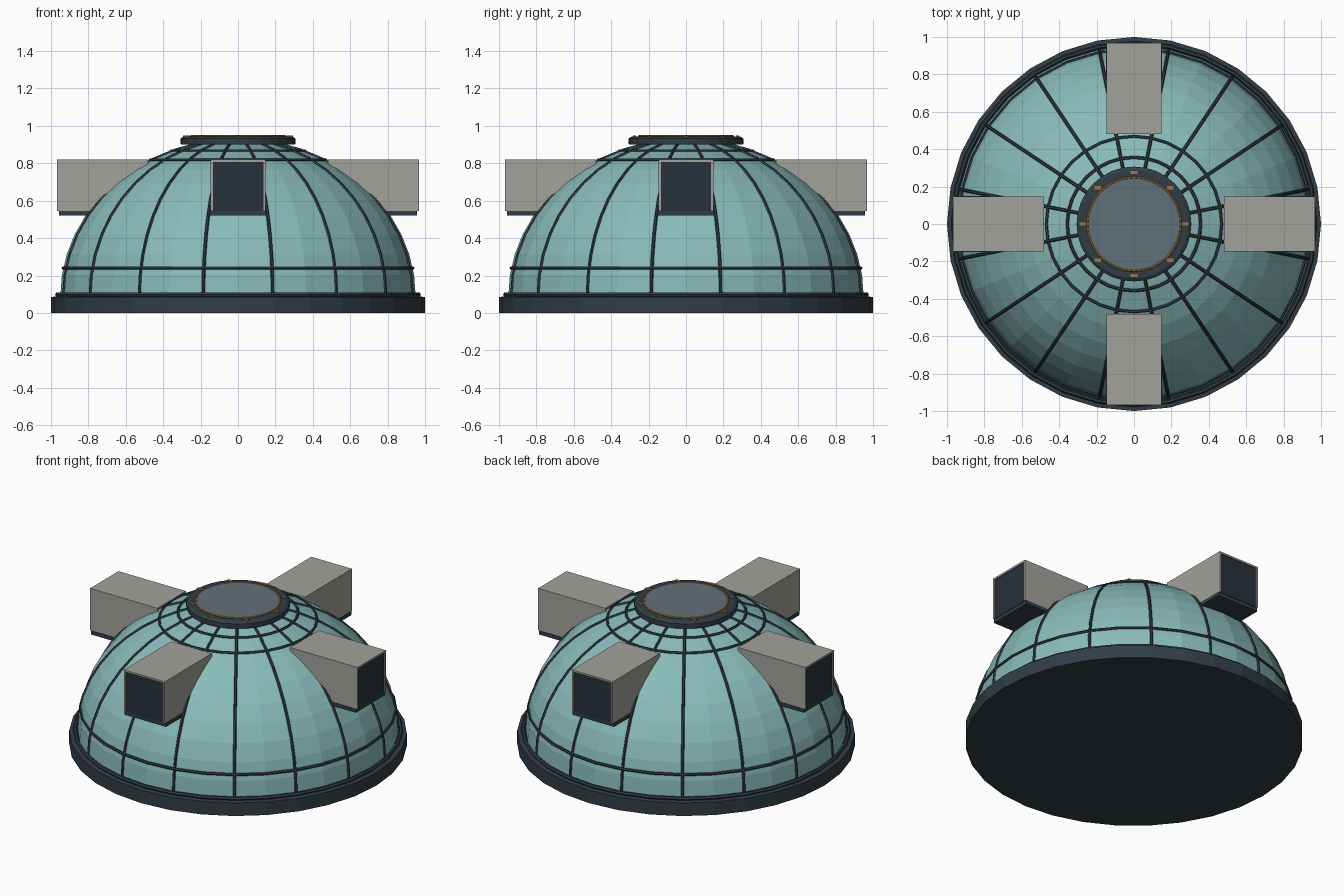
import bpy, bmesh
from math import sin, cos, pi, radians, asin, acos
from mathutils import Matrix

if "Cube" in bpy.data.objects:
    bpy.data.objects.remove(bpy.data.objects["Cube"])

R, H, Z0, N = 0.95, 0.837, 0.09, 32   # dome radius, height, base level, sides


def mat(name, c):
    m = bpy.data.materials.new(name)
    m.diffuse_color = (*c, 1)
    m.use_nodes = True
    m.node_tree.nodes["Principled BSDF"].inputs["Base Color"].default_value = m.diffuse_color
    return m


TEAL = mat("teal_glass", (0.25, 0.50, 0.49))
DARK = mat("dark_metal", (0.03, 0.047, 0.06))
BLACK = mat("dark_opening", (0.02, 0.032, 0.042))
SLATE = mat("slate", (0.12, 0.16, 0.19))
GOLD = mat("gold", (0.35, 0.2, 0.05))
GREY = mat("warm_grey", (0.36, 0.36, 0.33))


def link(name, data, m):
    ob = bpy.data.objects.new(name, data)
    bpy.context.collection.objects.link(ob)
    data.materials.append(m)
    return ob


def lathe(name, prof, m):
    """Spin an (r, z) profile about z; both ends are capped."""
    bm = bmesh.new()
    rows = [[bm.verts.new((r * cos(2 * pi * i / N), r * sin(2 * pi * i / N), z))
             for i in range(N)] for r, z in prof]
    for a, b in zip(rows, rows[1:]):
        for i in range(N):
            j = (i + 1) % N
            bm.faces.new((a[i], a[j], b[j], b[i]))
    bm.faces.new(rows[0][::-1])
    bm.faces.new(rows[-1])
    me = bpy.data.meshes.new(name)
    bm.to_mesh(me)
    bm.free()
    return link(name, me, m)


def tube(name, paths, rad, m, cyclic=False):
    cu = bpy.data.curves.new(name, 'CURVE')
    cu.dimensions = '3D'
    cu.bevel_depth = rad
    cu.bevel_resolution = 1
    for pts in paths:
        s = cu.splines.new('POLY')
        s.points.add(len(pts) - 1)
        for p, q in zip(s.points, pts):
            p.co = (*q, 1)
        s.use_cyclic_u = cyclic
        s.use_smooth = False
    return link(name, cu, m)


def circle(r, z):
    return [(r * cos(2 * pi * i / N), r * sin(2 * pi * i / N), z) for i in range(N)]


def boxes(name, parts, m, angle=0.0):
    """Join boxes given as (x0, x1, y0, y1, z0, z1), turned about z."""
    bm = bmesh.new()
    for x0, x1, y0, y1, z0, z1 in parts:
        M = (Matrix.Rotation(angle, 4, 'Z')
             @ Matrix.Translation(((x0 + x1) / 2, (y0 + y1) / 2, (z0 + z1) / 2))
             @ Matrix.Diagonal((x1 - x0, y1 - y0, z1 - z0, 1)))
        bmesh.ops.create_cube(bm, size=1, matrix=M)
    me = bpy.data.meshes.new(name)
    bm.to_mesh(me)
    bm.free()
    return link(name, me, m)


# base plinth and faceted dome
lathe("base_plinth", [(1, 0), (1, 0.085), (0.94, 0.092)], DARK)
end = acos(0.22 / R)
arc = [end * i / 10 for i in range(11)]
lathe("dome", [(R * cos(t), Z0 + H * sin(t)) for t in arc], TEAL)

# meridian ribs and horizontal rings
ribs = []
for k in range(16):
    a = radians(11.25 + 22.5 * k)
    ribs.append([(R * cos(t) * cos(a), R * cos(t) * sin(a), Z0 + H * sin(t)) for t in arc])
tube("dome_ribs", ribs, 0.009, DARK)
rings = [circle(R * cos(asin((z - Z0) / H)), z) for z in (0.24, 0.818, 0.866)]
tube("dome_rings", rings, 0.009, DARK, True)
tube("base_bead", [circle(0.966, 0.098)], 0.012, DARK, True)

# top cap with inset disc, gold ring and bolts
lathe("cap_collar", [(0.305, 0.9), (0.307, 0.905), (0.307, 0.932), (0.29, 0.943)], DARK)
lathe("cap_disc", [(0.25, 0.935), (0.25, 0.947)], SLATE)
tube("cap_gold_ring", [circle(0.25, 0.945)], 0.006, GOLD, True)
for k in range(8):
    a = k * pi / 4
    x, y = 0.275 * cos(a), 0.275 * sin(a)
    boxes("cap_bolt", [(x - 0.018, x + 0.018, y - 0.009, y + 0.009, 0.935, 0.948)], GOLD)

# four projecting dormer hoods
for k in range(4):
    a = k * pi / 2
    boxes("dormer_hood", [(0.48, 0.967, -0.147, 0.147, 0.808, 0.82),
                          (0.48, 0.967, -0.147, -0.135, 0.545, 0.808),
                          (0.48, 0.967, 0.135, 0.147, 0.545, 0.808)], GREY, a)
    boxes("dormer_floor", [(0.5, 0.957, -0.15, 0.15, 0.522, 0.546)], DARK, a)
    boxes("dormer_opening", [(0.5, 0.96, -0.136, 0.136, 0.545, 0.809)], BLACK, a)
